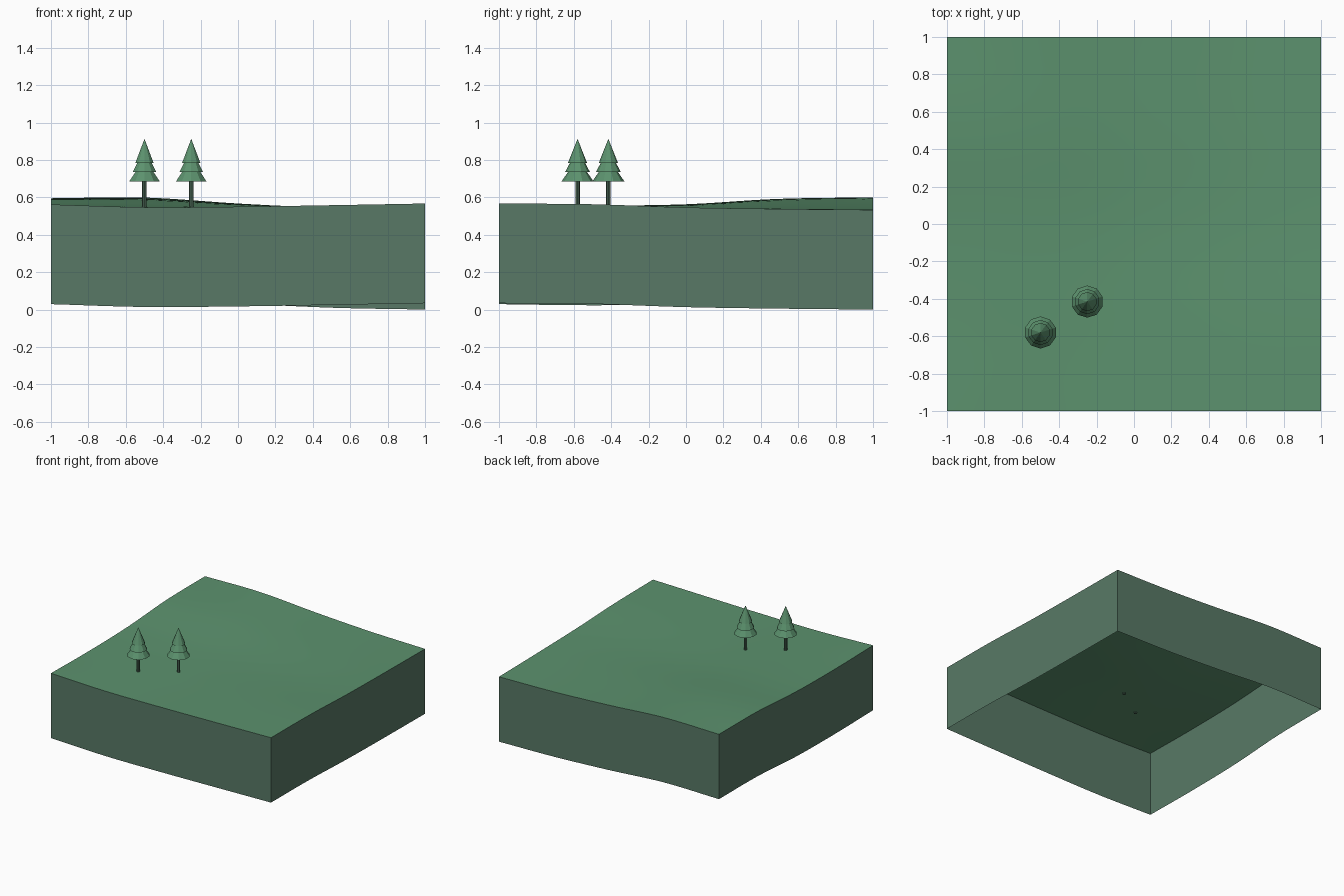
import bpy
import bmesh
import math
from mathutils import Matrix, Vector

cube = bpy.data.objects.get("Cube")
if cube:
    bpy.data.objects.remove(cube, do_unlink=True)


def material(name, rgb):
    def linear(c):
        c /= 255
        return c / 12.92 if c <= 0.04045 else ((c + 0.055) / 1.055) ** 2.4
    color = (*[linear(c) for c in rgb], 1)
    mat = bpy.data.materials.new(name)
    mat.use_nodes = True
    mat.diffuse_color = color
    bsdf = mat.node_tree.nodes["Principled BSDF"]
    bsdf.inputs["Base Color"].default_value = color
    bsdf.inputs["Roughness"].default_value = 0.9
    return mat


GRASS = material("grass green", (92, 146, 110))
SOIL = material("grey green soil", (88, 121, 102))
NEEDLES = material("needle green", (92, 146, 110))
BARK = material("bark grey green", (80, 110, 92))


def finish(bm, name, *mats):
    mesh = bpy.data.meshes.new(name)
    bm.to_mesh(mesh)
    bm.free()
    for mat in mats:
        mesh.materials.append(mat)
    obj = bpy.data.objects.new(name, mesh)
    bpy.context.collection.objects.link(obj)
    return obj


def edge_curve(heights):
    """Smooth curve through evenly spaced heights, for t from 0 to 1."""
    n = len(heights) - 1

    def at(t):
        i = min(int(t * n), n - 1)
        f = t * n - i
        p1, p2 = heights[i], heights[i + 1]
        p0 = heights[i - 1] if i > 0 else 2 * p1 - p2
        p3 = heights[i + 2] if i + 2 <= n else 2 * p2 - p1
        return p1 + 0.5 * f * (p2 - p0 + f * (
            2 * p0 - 5 * p1 + 4 * p2 - p3 + f * (3 * (p1 - p2) + p3 - p0)))
    return at


# Rim heights of the rolling ground
front = edge_curve([0.562, 0.547, 0.550, 0.558, 0.567])
back = edge_curve([0.595, 0.599, 0.567, 0.543, 0.533])
left = edge_curve([0.567, 0.563, 0.546, 0.538, 0.533])
right = edge_curve([0.562, 0.556, 0.563, 0.592, 0.595])


def ground_height(x, y):
    """Blend the four rim curves across the field."""
    u, v = (x + 1) / 2, (y + 1) / 2
    corners = ((1 - u) * ((1 - v) * front(0) + v * back(0))
               + u * ((1 - v) * front(1) + v * back(1)))
    return ((1 - v) * front(u) + v * back(u)
            + (1 - u) * right(v) + u * left(v) - corners)


# Ground block: wavy top with skirt walls, open below
THICKNESS = 0.533
bm = bmesh.new()
bmesh.ops.create_grid(bm, x_segments=24, y_segments=24, size=1)
for v in bm.verts:
    v.co.z = ground_height(v.co.x, v.co.y)
rim = [e for e in bm.edges if e.is_boundary]
skirt = bmesh.ops.extrude_edge_only(bm, edges=rim)["geom"]
for v in skirt:
    if isinstance(v, bmesh.types.BMVert):
        v.co.z -= THICKNESS
bm.normal_update()
bmesh.ops.recalc_face_normals(bm, faces=bm.faces)
if sum(f.normal.z for f in bm.faces) < 0:
    bmesh.ops.reverse_faces(bm, faces=bm.faces)
for f in bm.faces:
    f.material_index = 0 if abs(f.normal.z) > 0.5 else 1
ground = finish(bm, "ground_block", GRASS, SOIL)
bpy.ops.object.select_all(action="DESELECT")
ground.select_set(True)
bpy.context.view_layer.objects.active = ground
bpy.ops.object.shade_smooth_by_angle(angle=math.radians(30))


def cone(bm, base, r1, r2, z0, z1, sides):
    mid = Matrix.Translation(base + Vector((0, 0, (z0 + z1) / 2)))
    bmesh.ops.create_cone(bm, cap_ends=True, segments=sides, radius1=r1,
                          radius2=r2, depth=z1 - z0, matrix=mid)


# Conifers: thin trunk and three stacked tiers (radius, bottom, tip)
TIERS = [(0.086, 0.135, 0.26), (0.067, 0.185, 0.31), (0.051, 0.235, 0.363)]
for label, x, y in (("outer", -0.5, -0.58), ("inner", -0.25, -0.415)):
    base = Vector((x, y, ground_height(x, y)))
    bm = bmesh.new()
    cone(bm, base, 0.012, 0.012, -0.01, 0.16, 8)
    finish(bm, label + "_tree_trunk", BARK)
    bm = bmesh.new()
    for radius, bottom, tip in TIERS:
        cone(bm, base, radius, 0, bottom, tip, 10)
    finish(bm, label + "_tree_foliage", NEEDLES)
